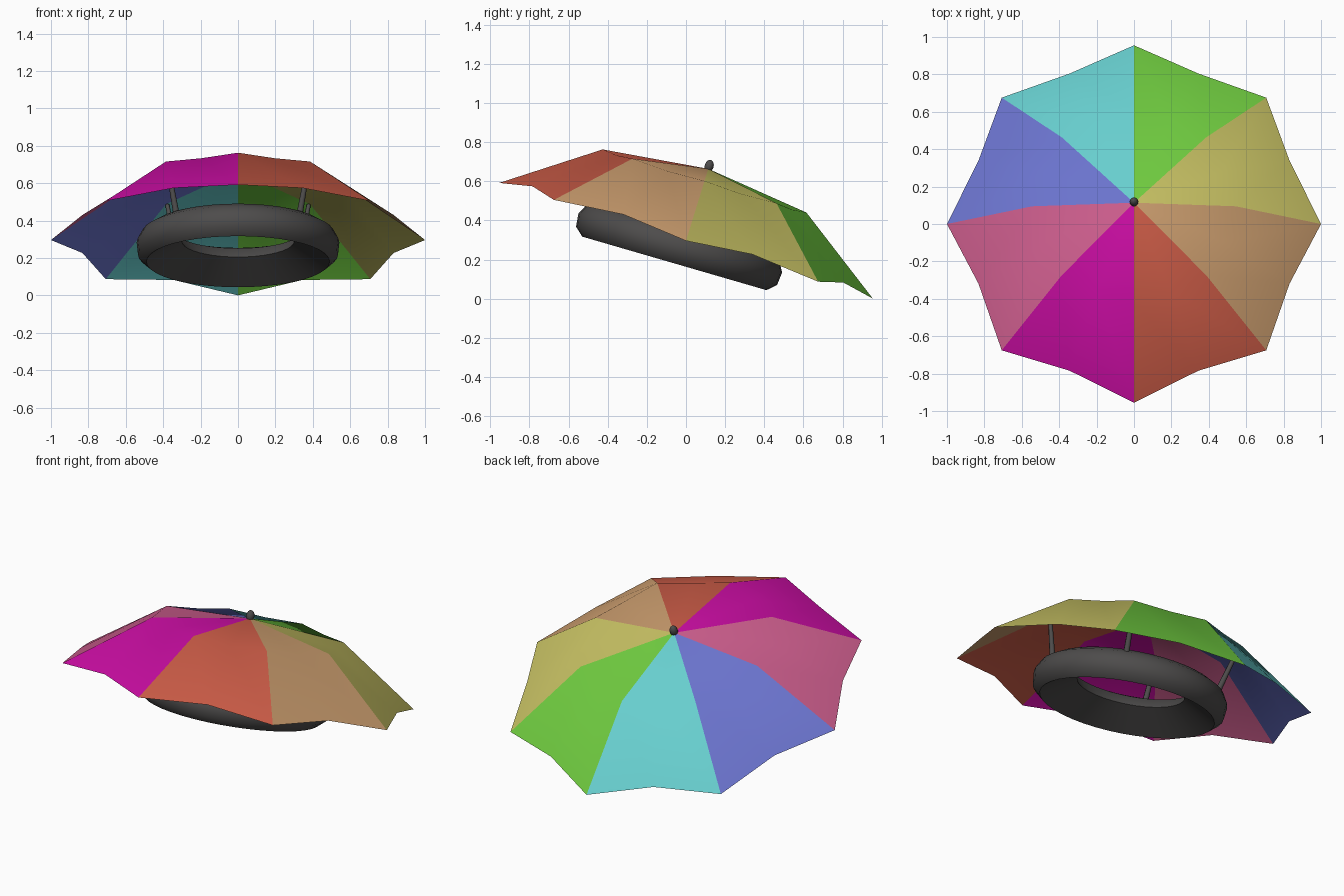
import bpy, bmesh, math
from mathutils import Matrix, Vector

if "Cube" in bpy.data.objects:
    bpy.data.objects.remove(bpy.data.objects["Cube"], do_unlink=True)

# Everything is built upright in this tilted frame: the front edge is raised
TILT = math.radians(17.2)
FRAME = Matrix.Translation((0, 0, math.sin(TILT))) @ Matrix.Rotation(-TILT, 4, 'X')


def material(name, rgb):
    m = bpy.data.materials.new(name)
    m.use_nodes = True
    m.diffuse_color = (*rgb, 1)
    m.node_tree.nodes["Principled BSDF"].inputs["Base Color"].default_value = (*rgb, 1)
    return m


def make_object(name, bm, mat, matrix=FRAME):
    bmesh.ops.recalc_face_normals(bm, faces=bm.faces)
    mesh = bpy.data.meshes.new(name)
    bm.to_mesh(mesh)
    bm.free()
    mesh.materials.append(mat)
    obj = bpy.data.objects.new(name, mesh)
    bpy.context.collection.objects.link(obj)
    obj.matrix_world = matrix
    return obj


def smooth(obj, angle):
    bpy.ops.object.select_all(action='DESELECT')
    obj.select_set(True)
    bpy.context.view_layer.objects.active = obj
    bpy.ops.object.shade_smooth_by_angle(angle=math.radians(angle))


def polar(radius, degrees, height):
    a = math.radians(degrees)
    return Vector((radius * math.cos(a), radius * math.sin(a), height))


# Canopy: eight separate gores, counter-clockwise from the left side
GORES = [
    ("yellow", (0.578, 0.54, 0.127)),
    ("green", (0.162, 0.604, 0.051)),
    ("cyan", (0.136, 0.617, 0.617)),
    ("blue", (0.147, 0.174, 0.617)),
    ("pink", (0.617, 0.112, 0.27)),
    ("magenta", (0.61, 0.004, 0.376)),
    ("red", (0.604, 0.107, 0.063)),
    ("tan", (0.597, 0.337, 0.156)),
]
for i, (colour, rgb) in enumerate(GORES):
    start = i * 45
    bm = bmesh.new()
    apex = bm.verts.new((0, 0, 0.385))
    # Ribs sit at both sides; the cloth between them sags and its hem curves in
    shoulder = [bm.verts.new(polar(r, start + a, h))
                for a, r, h in ((0, 0.545, 0.32), (22.5, 0.51, 0.312), (45, 0.545, 0.32))]
    hem = [bm.verts.new(polar(r, start + a, h))
           for a, r, h in ((0, 1, 0), (22.5, 0.9, 0.034), (45, 1, 0))]
    for k in range(2):
        bm.faces.new((apex, shoulder[k], shoulder[k + 1]))
        bm.faces.new((shoulder[k], hem[k], hem[k + 1], shoulder[k + 1]))
    bm.normal_update()
    gore = make_object("canopy_panel_" + colour, bm, material(colour + " cloth", rgb))
    if sum(p.normal.z for p in gore.data.polygons) < 0:
        gore.data.flip_normals()
    smooth(gore, 60)

dark = material("dark grey", (0.075, 0.072, 0.071))

# Head ring: rounded section with a bevelled underside, spun around the axis
profile = [(0.30, -0.015), (0.49, -0.128), (0.535, -0.088), (0.542, -0.02),
           (0.515, 0.03), (0.465, 0.06), (0.40, 0.065), (0.34, 0.045)]
SEGMENTS = 40
bm = bmesh.new()
rings = [[bm.verts.new(polar(r, s * 360 / SEGMENTS, h)) for r, h in profile]
         for s in range(SEGMENTS)]
for s in range(SEGMENTS):
    a, b = rings[s], rings[(s + 1) % SEGMENTS]
    for k in range(len(profile)):
        n = (k + 1) % len(profile)
        bm.faces.new((a[k], b[k], b[n], a[n]))
ring_frame = FRAME @ Matrix.Translation((0, -0.025, 0)) @ Matrix.Rotation(math.radians(1), 4, 'X')
smooth(make_object("head_ring", bm, dark, ring_frame), 50)

# Four struts joining the ring to the diagonal ribs
for name, angle in (("back_left", 45), ("back_right", 135),
                    ("front_right", 225), ("front_left", 315)):
    low, high = polar(0.465, angle, 0.04), polar(0.535, angle, 0.315)
    axis = high - low
    bm = bmesh.new()
    bmesh.ops.create_cone(bm, cap_ends=True, segments=8, radius1=0.017,
                          radius2=0.011, depth=axis.length)
    place = Matrix.Translation((low + high) / 2) @ axis.to_track_quat('Z', 'Y').to_matrix().to_4x4()
    smooth(make_object("strut_" + name, bm, dark, FRAME @ place), 50)

# Finial on the apex
bm = bmesh.new()
bmesh.ops.create_uvsphere(bm, u_segments=12, v_segments=8, radius=0.023)
place = Matrix.Translation((0, 0, 0.4)) @ Matrix.Diagonal((1, 1, 1.4, 1))
smooth(make_object("finial", bm, dark, FRAME @ place), 60)
